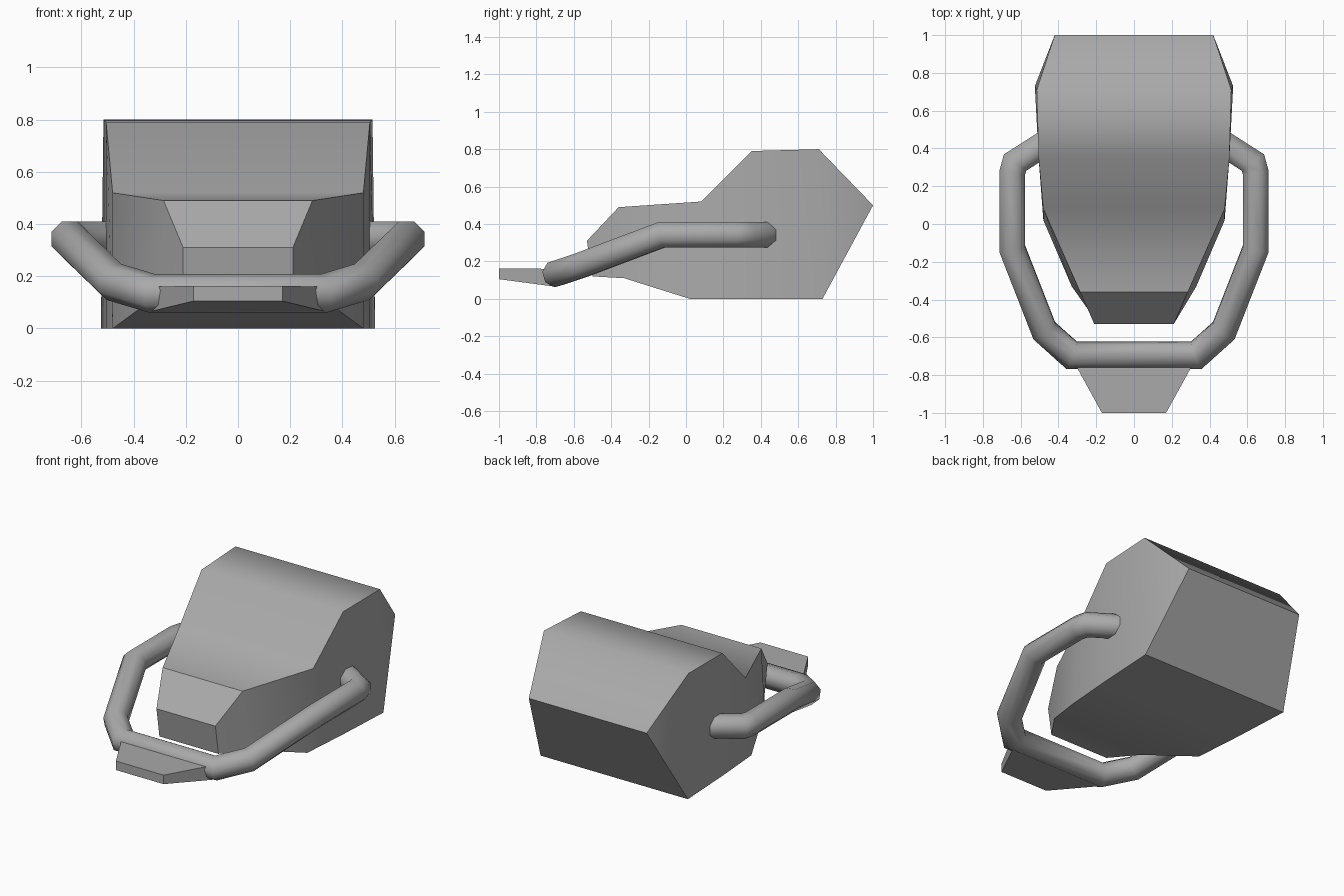
import bpy, bmesh
from mathutils import Vector
from math import cos, sin, pi, radians

cube = bpy.data.objects.get("Cube")
if cube:
    bpy.data.objects.remove(cube)

GREY = (0.4, 0.4, 0.4, 1)
mat = bpy.data.materials.new("plain grey")
mat.use_nodes = True
mat.diffuse_color = GREY
mat.node_tree.nodes["Principled BSDF"].inputs["Base Color"].default_value = GREY


def finish(name, bm, angle, sharp=None):
    """Turn a bmesh into a smooth-shaded object with sharp creases kept."""
    bmesh.ops.recalc_face_normals(bm, faces=bm.faces[:])
    mesh = bpy.data.meshes.new(name)
    bm.to_mesh(mesh)
    bm.free()
    mesh.materials.append(mat)
    obj = bpy.data.objects.new(name, mesh)
    bpy.context.collection.objects.link(obj)
    bpy.ops.object.select_all(action='DESELECT')
    obj.select_set(True)
    bpy.context.view_layer.objects.active = obj
    bpy.ops.object.shade_smooth_by_angle(angle=radians(angle))
    if sharp:
        for e in mesh.edges:
            if sharp(*[mesh.vertices[i].co for i in e.vertices]):
                e.use_edge_sharp = True
    return obj


def loft(bm, rings, closed_ends=True):
    """Bridge rings of equal vertex count."""
    n = len(rings[0])
    for a, b in zip(rings, rings[1:]):
        for i in range(n):
            j = (i + 1) % n
            bm.faces.new((a[i], a[j], b[j], b[i]))
    if closed_ends:
        bm.faces.new(rings[0])
        bm.faces.new(rings[-1])


def section(bm, top, bottom):
    """Four corners from (half width, y, z) at the top and the bottom."""
    return [bm.verts.new((s * p[0], p[1], p[2]))
            for p, s in ((top, -1), (top, 1), (bottom, 1), (bottom, -1))]


# Body: tapered block lofted from nose to back ridge
body = bmesh.new()
stations = [((.21, -.53, .31), (.21, -.50, .12)),
            ((.285, -.36, .49), (.33, -.33, .11)),
            ((.48, .08, .52), (.48, .02, 0)),
            ((.505, .35, .79), (.505, .35, 0)),
            ((.515, .71, .80), (.525, .73, 0))]
rings = [section(body, t, b) for t, b in stations]
loft(body, rings, closed_ends=False)
body.faces.new(rings[0])
tl, tr, br, bl = rings[-1]
ridge_l, ridge_r = (body.verts.new((x, 1, .5)) for x in (-.42, .42))
body.faces.new((tl, tr, ridge_r, ridge_l))
body.faces.new((ridge_l, ridge_r, br, bl))
body.faces.new((tr, br, ridge_r))
body.faces.new((tl, ridge_l, bl))
finish("body", body, 48,
       lambda a, b: a.y < -.35 and b.y < -.35 and abs(a.x - b.x) > .3)

# Handle: mitred eight-sided tube that loops around the nose
half = [(.33, -.695, .135), (.475, -.565, .178), (.645, -.13, .342),
        (.645, .27, .342), (.63, .325, .342), (.45, .44, .342)]
path = [Vector((-x, y, z)) for x, y, z in reversed(half)]
path += [Vector(p) for p in half]
dirs = [(b - a).normalized() for a, b in zip(path, path[1:])]
SIDES, RADIUS = 8, .074
handle = bmesh.new()
side = dirs[0].cross(Vector((0, 0, 1))).normalized()
up = side.cross(dirs[0])
ring = []
for k in range(SIDES):
    a = (k + .5) * 2 * pi / SIDES
    ring.append(path[0] + RADIUS * (side * cos(a) + up * sin(a)))
tube = [[handle.verts.new(p) for p in ring]]
for i in range(1, len(path)):
    d = dirs[i - 1]
    normal = (d + dirs[min(i, len(dirs) - 1)]).normalized()
    ring = [p + d * ((path[i] - p).dot(normal) / d.dot(normal)) for p in ring]
    tube.append([handle.verts.new(p) for p in ring])
loft(handle, tube)
finish("handle", handle, 50)

# Front tab: tapered wedge on the handle
tab = bmesh.new()
loft(tab, [section(tab, (.17, -1, .163), (.17, -1, .105)),
           section(tab, (.335, -.70, .16), (.335, -.70, .065))])
finish("front_tab", tab, 30)
